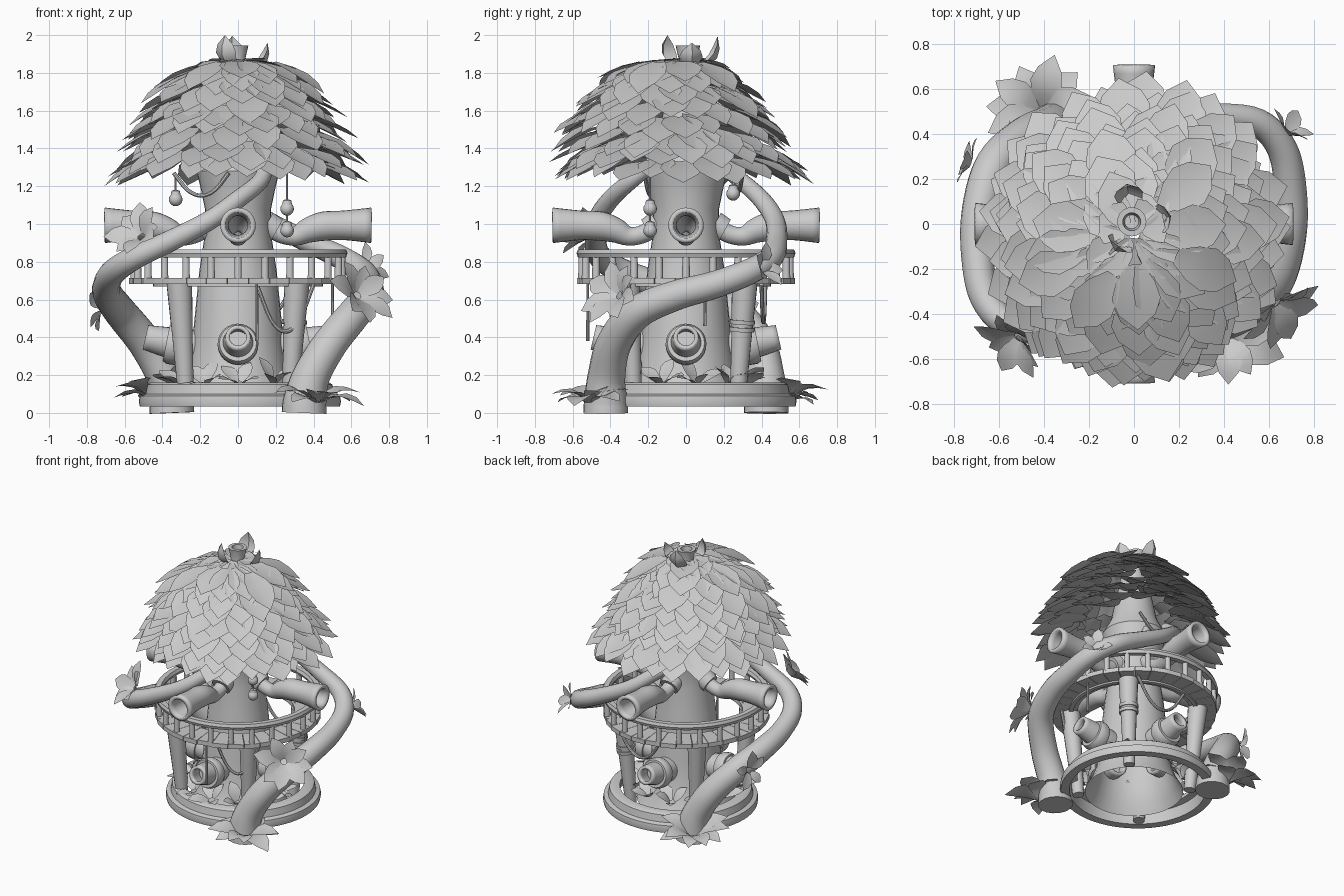
import bpy, bmesh, math, random
from mathutils import Vector, Matrix

random.seed(4)
TAU = math.tau
if "Cube" in bpy.data.objects:
    bpy.data.objects.remove(bpy.data.objects["Cube"])

clay = bpy.data.materials.new("light_grey")
clay.use_nodes = True
clay.diffuse_color = (0.6, 0.6, 0.6, 1)
clay.node_tree.nodes["Principled BSDF"].inputs["Base Color"].default_value = (0.6, 0.6, 0.6, 1)


def finish(bm, name, angle=40, normals=True):
    if normals:
        bmesh.ops.recalc_face_normals(bm, faces=bm.faces)
    me = bpy.data.meshes.new(name)
    bm.to_mesh(me)
    bm.free()
    for p in me.polygons:
        p.use_smooth = True
    me.set_sharp_from_angle(angle=math.radians(angle))
    me.materials.append(clay)
    ob = bpy.data.objects.new(name, me)
    bpy.context.collection.objects.link(ob)
    return ob


def polar(r, a, z):
    return Vector((r * math.cos(a), r * math.sin(a), z))


def bridge(bm, a, b):
    n = len(a)
    for i in range(n):
        bm.faces.new((a[i], a[(i + 1) % n], b[(i + 1) % n], b[i]))


def lathe(name, profile, centre=(0, 0), sides=48, closed=True):
    bm = bmesh.new()
    off = Vector((*centre, 0))
    rings = [[bm.verts.new(polar(r, TAU * i / sides, z) + off) for i in range(sides)]
             for r, z in profile]
    for a, b in zip(rings, rings[1:] + rings[:1] if closed else rings[1:]):
        bridge(bm, a, b)
    return finish(bm, name)


def smooth_path(pts, steps):
    # Catmull-Rom through (x, y, z, radius) points
    p = [Vector(q) for q in pts]
    p = [2 * p[0] - p[1]] + p + [2 * p[-1] - p[-2]]
    out = []
    for a, b, c, d in zip(p, p[1:], p[2:], p[3:]):
        for k in range(steps):
            t = k / steps
            out.append(0.5 * (2 * b + (c - a) * t + (2 * a - 5 * b + 4 * c - d) * t * t
                              + (3 * b - a - 3 * c + d) * t ** 3))
    return out + [p[-2]]


def tube(name, pts, sides=16, steps=4, turn=0, wall=0):
    path = smooth_path(pts, steps)
    bm = bmesh.new()
    rings, u = [], Vector((0.31, 0.2, 0.93))
    for i, q in enumerate(path):
        t = (path[min(i + 1, len(path) - 1)] - path[max(i - 1, 0)]).xyz.normalized()
        u = (u - t * u.dot(t)).normalized()
        v = t.cross(u)
        rings.append([bm.verts.new(q.xyz + q.w * (u * math.cos(TAU * k / sides) + v * math.sin(TAU * k / sides)))
                      for k in range(sides)])
    for a, b in zip(rings, rings[1:]):
        bridge(bm, a, b)
    if not wall:
        bm.faces.new(rings[0])
        bm.faces.new(rings[-1])
    bm.transform(Matrix.Rotation(turn, 4, "Z"))
    ob = finish(bm, name)
    if wall:
        mod = ob.modifiers.new("wall", "SOLIDIFY")
        mod.thickness, mod.offset = wall, -1
    return ob


def leaf(bm, root, tip, width, droop=0.12, up=Vector((0, 0, 1)), fold=0.08):
    d = tip - root
    side = d.cross(up).normalized()
    n = side.cross(d).normalized()
    rows = []
    for t, w in ((0, .35), (.25, .8), (.5, 1), (.75, .75)):
        mid = root + d * t + n * d.length * droop * math.sin(math.pi * t)
        h = side * width * w / 2
        rows.append([bm.verts.new(q) for q in (mid - h, mid - n * width * w * fold, mid + h)])
    end = bm.verts.new(tip)
    for a, b in zip(rows, rows[1:]):
        for k in (0, 1):
            bm.faces.new((a[k], a[k + 1], b[k + 1], b[k]))
    for k in (0, 1):
        bm.faces.new((rows[-1][k], rows[-1][k + 1], end))


def rosette(name, centre, axis, count, size, lift, droop=0.12):
    # Leaves fanned around an axis, lifted towards it
    bm = bmesh.new()
    c, n = Vector(centre), Vector(axis).normalized()
    u = n.orthogonal().normalized()
    v = n.cross(u)
    for i in range(count):
        a = TAU * (i + random.uniform(-.2, .2)) / count
        s = size * random.uniform(.8, 1.1)
        e = lift + random.uniform(-.25, .25)
        d = (u * math.cos(a) + v * math.sin(a)) * math.cos(e) + n * math.sin(e)
        leaf(bm, c + d * 0.02, c + d * s, s * .55, droop, n)
    finish(bm, name, normals=False)


# Trunk, hollow at the foot and narrowing inside the canopy
lathe("trunk", [(.34, .05), (.3, .12), (.262, .22), (.24, .4), (.225, .55), (.205, .75), (.175, .95),
                (.175, 1.08), (.2, 1.2), (.22, 1.28), (.16, 1.4), (.12, 1.6), (.08, 1.8)], sides=32, closed=False)
lathe("crown_spout", [(.06, 1.75), (.05, 1.88), (.065, 1.945), (.04, 1.945), (.03, 1.86), (.001, 1.85)],
      (-.01, .01), 20, closed=False)

# Stepped base ring
lathe("base_ring", [(.47, .035), (.53, .035), (.535, .06), (.53, .09), (.5, .1), (.49, .15),
                    (.475, .16), (.42, .16), (.415, .13), (.46, .12)], (.01, .05), 64)

# Deck planks, railing and posts
bm = bmesh.new()
PLANKS = 32
for i in range(PLANKS):
    a, h = TAU * i / PLANKS, TAU / PLANKS * .485
    r = .575 + random.uniform(-.007, .007)
    quads = [[bm.verts.new(polar(q, a + s, z)) for q, s in ((.39, -h), (r, -h), (r, h), (.39, h))]
             for z in (.682, .715)]
    bridge(bm, *quads)
    bm.faces.new(quads[0])
    bm.faces.new(quads[1])
finish(bm, "deck_planks")
lathe("deck_hoop", [(.42, .67), (.45, .67), (.45, .69), (.42, .69)])
lathe("railing", [(.535, .823), (.572, .823), (.58, .845), (.572, .866), (.535, .866), (.525, .845)])
bm = bmesh.new()
POSTS = 24
for i in range(POSTS):
    bmesh.ops.create_cone(bm, cap_ends=True, segments=10, radius1=.021, radius2=.019, depth=.13,
                          matrix=Matrix.Translation(polar(.55, TAU * i / POSTS, .77)))
finish(bm, "railing_posts")

# Supporting legs, one of them banded
for i in range(4):
    a = TAU * (i + .5) / 4
    foot, head = polar(.385, a, .04), polar(.44, a, .69)
    tube("support_leg", [(*foot, .04), (*foot.lerp(head, .5), .053), (*head, .068)], steps=2)
    if i == 0:
        for f in (.6, .66):
            tube("leg_band", [(*foot.lerp(head, f), .066), (*foot.lerp(head, f + .035), .068)], steps=1)

# Upper curved horns and lower spouts on four sides
for i in range(4):
    turn = TAU * i / 4
    tube("upper_horn", [(.15, 0, 1.0, .05), (.22, 0, .95, .048), (.3, 0, .935, .05), (.37, 0, .965, .066),
                        (.45, 0, .988, .077), (.56, 0, .993, .078), (.705, 0, .993, .094)],
         sides=24, turn=turn, wall=.026)
    tube("horn_collar", [(.15, 0, .995, .075), (.205, 0, .965, .068)], steps=1, turn=turn)
    tube("lower_spout", [(.18, 0, .35, .085), (.28, 0, .355, .09), (.38, 0, .375, .08), (.49, 0, .4, .066)],
         sides=24, turn=turn, wall=.022)
    tube("spout_collar", [(.3, 0, .358, .1), (.32, 0, .36, .108), (.36, 0, .366, .108), (.38, 0, .37, .098)],
         sides=24, steps=1, turn=turn)

# Two winding branches, opposite each other
branch = [(.35, -.425, 0, .12), (.355, -.425, .07, .115), (.39, -.42, .2, .1), (.49, -.38, .37, .093),
          (.62, -.26, .53, .088), (.685, -.06, .62, .08), (.695, .14, .675, .073), (.66, .33, .745, .068),
          (.55, .45, .82, .063), (.36, .48, .91, .057), (.15, .47, 1.02, .052), (0, .4, 1.13, .048),
          (-.12, .29, 1.23, .044), (-.15, .16, 1.33, .04)]
for i in range(2):
    tube("winding_branch", branch, turn=math.pi * i, steps=5)

# Foliage on the branches and around their roots
for spot, axis, count, size, lift in (
        ((.63, -.35, .62), (.6, -.6, .4), 8, .21, .35),
        ((.67, .4, .76), (.6, .6, .2), 5, .15, .5),
        ((-.51, -.5, .93), (-.4, -.7, .5), 8, .19, .35),
        ((-.72, .27, .55), (-.8, .3, .1), 5, .15, .4)):
    rosette("branch_leaves", spot, axis, count, size, lift)
for s in (1, -1):
    rosette("root_leaves", (.41 * s, -.5 * s, .06), (.15 * s, -.15 * s, 1), 11, .25, .15, .2)

# Upright leaves around the trunk foot
for i in range(11):
    a = TAU * (i + .3) / 11
    rosette("foot_leaves", polar(.33, a, .15), polar(.4, a, 1), 4, .16, .6)

# Layered leaf canopy, domed and leaning slightly to the front
bm = bmesh.new()
LAYERS = [(.69, 1.24), (.675, 1.31), (.65, 1.39), (.615, 1.47), (.575, 1.55), (.52, 1.63),
          (.46, 1.695), (.385, 1.755), (.29, 1.805), (.17, 1.85)]
for k, (r, z) in enumerate(LAYERS):
    count = max(6, round(TAU * r / .175))
    off = Vector((0, -.035 - .05 * math.sin(math.pi * k / 9), 0))
    for i in range(count):
        a = TAU * (i + .5 * (k % 2) + random.uniform(-.15, .15)) / count
        rr, zz = r + random.uniform(-.05, .03), z + random.uniform(-.04, .02)
        run = min(.29, rr - .03)
        top = min(zz + run * random.uniform(.35, .6), 1.83 + .005 * k)
        leaf(bm, polar(rr - run, a + random.uniform(-.1, .1), top) + off,
             polar(rr, a, zz) + off, random.uniform(.2, .24), .07)
finish(bm, "canopy_leaves", normals=False)

# Cupped leaves around the crown spout
bm = bmesh.new()
for a, r, z in ((1.75, .17, 1.995), (.2, .16, 1.96), (4.1, .12, 2.0)):
    leaf(bm, polar(.06, a, 1.83), polar(r, a, z), .13, -.12, fold=.3)
finish(bm, "crown_leaves", normals=False)

# Hanging lanterns and ropes
for x, y, top, balls in ((.26, -.19, 1.27, (1.08, .965)), (-.33, -.12, 1.27, (1.13,)), (.1, .25, 1.28, (1.16,))):
    tube("lantern_cord", [(x, y, balls[-1], .006), (x, y, top, .006)], sides=6, steps=1)
    for z in balls:
        bm = bmesh.new()
        bmesh.ops.create_uvsphere(bm, u_segments=16, v_segments=10, radius=.036)
        bm.transform(Matrix.Translation((x, y, z)))
        finish(bm, "lantern", 60)
        lathe("lantern_cap", [(.01, z + .05), (.022, z + .045), (.026, z + .025), (.01, z + .03)], (x, y), 12)
for a, b, sag in (((.1, -.42, .68), (.4, -.3, .68), .25), ((-.34, -.15, 1.27), (-.05, -.22, 1.27), .12),
                  ((.3, .4, .68), (-.1, .42, .68), .2), ((.2, .3, 1.27), (-.2, .25, 1.27), .1)):
    a, b = Vector(a), Vector(b)
    tube("sagging_rope", [(*(a.lerp(b, t / 4) - Vector((0, 0, sag * (1 - (t / 2 - 1) ** 2)))), .011)
                          for t in range(5)], sides=8)
for x, y, low in ((.1, -.52, .38), (.5, .1, .46)):
    tube("hanging_rope", [(x, y, low, .009), (x, y, .69, .007)], sides=8, steps=1)
